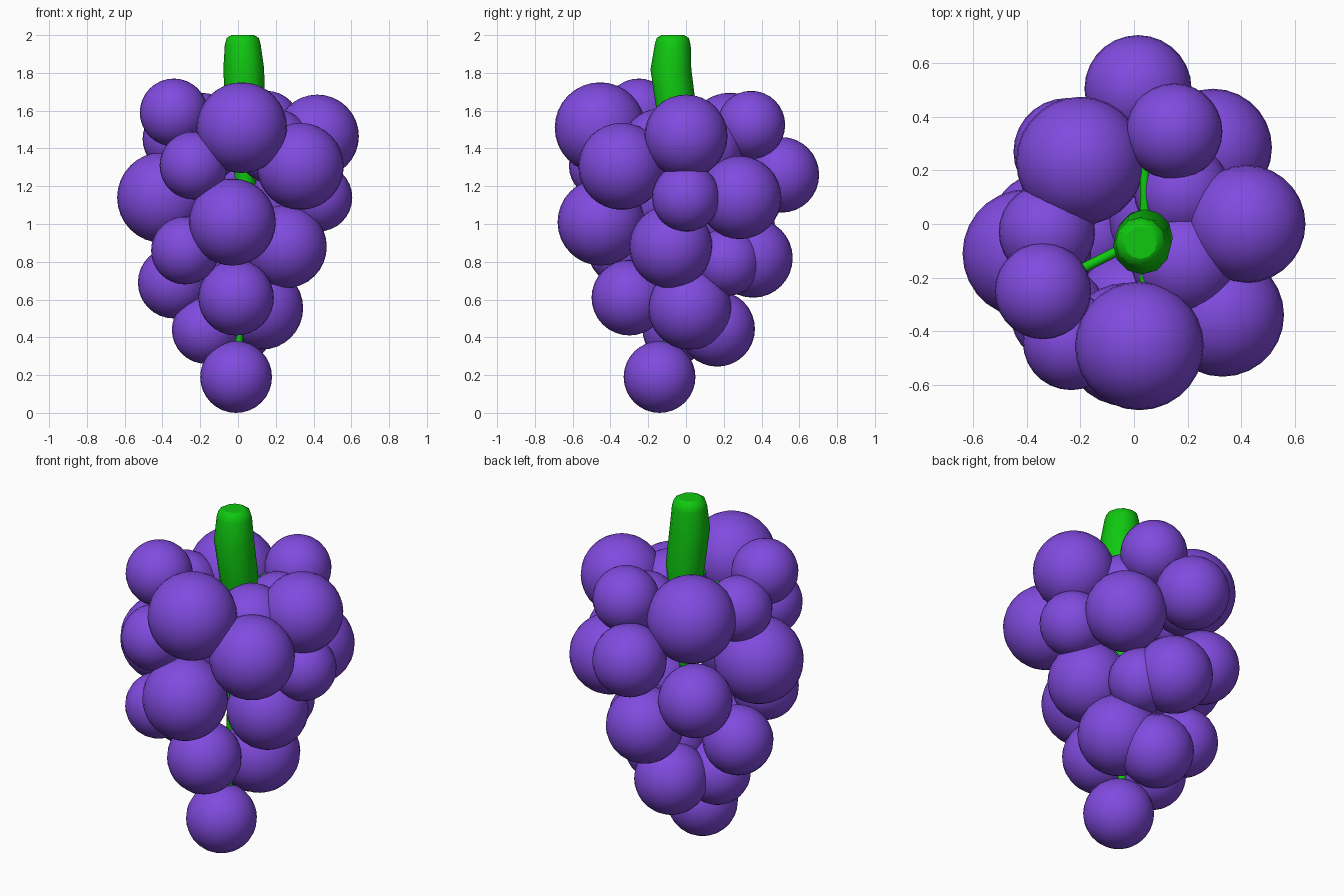
import bpy
from mathutils import Vector

cube = bpy.data.objects.get("Cube")
if cube:
    bpy.data.objects.remove(cube, do_unlink=True)

# Directions of the model, and the grape sizes
LEFT, BACK, UP = Vector((1, 0, 0)), Vector((0, 1, 0)), Vector((0, 0, 1))
RIGHT, FRONT = -LEFT, -BACK
SMALL, MEDIUM, BIG, HUGE = 0.18, 0.2, 0.22, 0.24


def material(name, rgb):
    m = bpy.data.materials.new(name)
    m.use_nodes = True
    colour = (*rgb, 1)
    m.diffuse_color = colour
    m.node_tree.nodes["Principled BSDF"].inputs["Base Color"].default_value = colour
    return m


purple = material("grape purple", (0.22, 0.07, 0.74))
green = material("stem green", (0.005, 0.58, 0.005))


def grape(name, offset, height, radius):
    bpy.ops.mesh.primitive_uv_sphere_add(segments=28, ring_count=16, radius=radius,
                                         location=offset + height * UP)
    ob = bpy.context.object
    ob.name = name + "_grape"
    ob.data.materials.append(purple)
    bpy.ops.object.shade_smooth()


def stalk(name, points, radii):
    """Round tube through the points, with a radius at each."""
    curve = bpy.data.curves.new(name, "CURVE")
    curve.dimensions = "3D"
    curve.bevel_depth = 1
    curve.bevel_resolution = 4
    curve.use_fill_caps = True
    spline = curve.splines.new("POLY")
    spline.points.add(len(points) - 1)
    for point, position, radius in zip(spline.points, points, radii):
        point.co = (*position, 1)
        point.radius = radius
    spline.use_smooth = True
    ob = bpy.data.objects.new(name, curve)
    bpy.context.collection.objects.link(ob)
    curve.materials.append(green)


# Top tier of grapes, around the stem
grape("top_front", 0.02 * LEFT + 0.455 * FRONT, 1.51, HUGE)
grape("top_front_right", 0.34 * RIGHT + 0.25 * FRONT, 1.59, SMALL)
grape("top_left", 0.42 * LEFT, 1.465, BIG)
grape("top_back_left", 0.15 * LEFT + 0.345 * BACK, 1.525, SMALL)
grape("top_back_right", 0.2 * RIGHT + 0.235 * BACK, 1.455, HUGE)
grape("top_right", 0.325 * RIGHT + 0.03 * FRONT, 1.45, SMALL)
grape("inner_front_left", 0.19 * LEFT + 0.14 * FRONT, 1.41, MEDIUM)
grape("inner_back_left", 0.18 * LEFT + 0.12 * BACK, 1.4, SMALL)

# Upper tier, the widest
grape("upper_front_left", 0.33 * LEFT + 0.34 * FRONT, 1.305, 0.23)
grape("upper_front_right", 0.235 * RIGHT + 0.44 * FRONT, 1.31, SMALL)
grape("upper_back", 0.015 * LEFT + 0.505 * BACK, 1.26, MEDIUM)
grape("upper_right", 0.4 * RIGHT + 0.11 * FRONT, 1.14, HUGE)
grape("upper_left", 0.425 * LEFT, 1.14, SMALL)
grape("upper_back_left", 0.295 * LEFT + 0.285 * BACK, 1.14, BIG)

# Middle tier
grape("middle_front", 0.03 * RIGHT + 0.45 * FRONT, 1.01, 0.23)
grape("middle_back_right", 0.25 * RIGHT + 0.27 * BACK, 1, MEDIUM)
grape("middle_left", 0.25 * LEFT + 0.08 * FRONT, 0.88, BIG)
grape("middle_front_right", 0.28 * RIGHT + 0.34 * FRONT, 0.86, SMALL)
grape("middle_back", 0.02 * LEFT + 0.355 * BACK, 0.82, 0.21)
grape("middle_back_left", 0.13 * LEFT + 0.22 * BACK, 0.8, SMALL)

# Lower tier and the hanging tip
grape("lower_right", 0.34 * RIGHT, 0.69, 0.19)
grape("lower_front", 0.01 * RIGHT + 0.3 * FRONT, 0.61, MEDIUM)
grape("lower_left", 0.125 * LEFT + 0.02 * BACK, 0.555, BIG)
grape("lower_back", 0.02 * RIGHT + 0.165 * BACK, 0.445, MEDIUM)
grape("lower_inner_right", 0.17 * RIGHT + 0.05 * FRONT, 0.44, SMALL)
grape("bottom", 0.01 * RIGHT + 0.14 * FRONT, 0.19, 0.19)

# Bent main stem with a rounded top, thinning out inside the bunch
tip = 0.025 * LEFT + 0.07 * FRONT
bend = 0.03 * LEFT + 0.08 * FRONT
core = 0.04 * LEFT + 0.05 * FRONT
stalk("main_stem",
      [tip + 2 * UP, tip + 1.985 * UP, tip + 1.95 * UP, bend + 1.82 * UP,
       core + 1.6 * UP, core + 1.4 * UP, core + 1.2 * UP, 0.1 * FRONT + 0.3 * UP],
      [0.06, 0.085, 0.095, 0.108, 0.105, 0.08, 0.05, 0.02])

# Thin twigs from the stem to the grapes around it
root = core + 1.5 * UP
for side, reach in {"front": 0.3 * FRONT, "right": 0.3 * RIGHT + 0.15 * FRONT,
                    "left": 0.3 * LEFT, "back": 0.3 * BACK}.items():
    stalk(side + "_twig", [root, core + reach + root.z * UP], [0.018] * 2)
